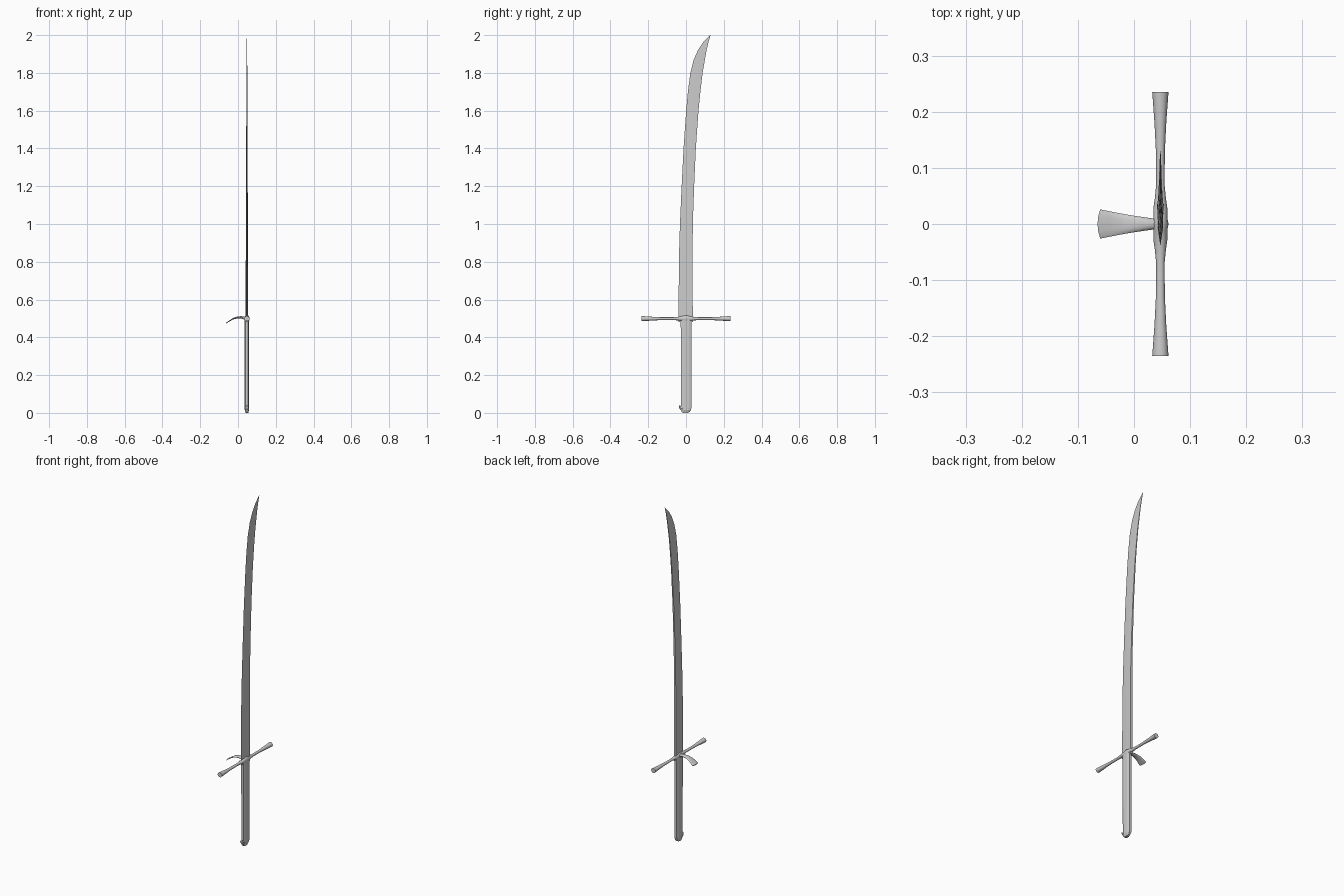
import bpy, bmesh
from math import cos, sin, pi, radians

if "Cube" in bpy.data.objects:
    bpy.data.objects.remove(bpy.data.objects["Cube"])

CX = 0.047  # plane of the blade


def loft(name, rings, smooth=None):
    """Skin a list of equal-length rings and cap both ends."""
    bm = bmesh.new()
    vs = [[bm.verts.new(p) for p in r] for r in rings]
    n = len(rings[0])
    for a, b in zip(vs, vs[1:]):
        for i in range(n):
            j = (i + 1) % n
            bm.faces.new((a[i], a[j], b[j], b[i]))
    bm.faces.new(vs[0])
    bm.faces.new(vs[-1])
    bmesh.ops.remove_doubles(bm, verts=bm.verts, dist=1e-5)
    bmesh.ops.recalc_face_normals(bm, faces=bm.faces)
    me = bpy.data.meshes.new(name)
    bm.to_mesh(me)
    bm.free()
    ob = bpy.data.objects.new(name, me)
    bpy.context.collection.objects.link(ob)
    if smooth:
        bpy.ops.object.select_all(action='DESELECT')
        ob.select_set(True)
        bpy.context.view_layer.objects.active = ob
        bpy.ops.object.shade_smooth_by_angle(angle=radians(smooth))
    return ob


# Blade: z, cutting edge y, spine y, half thickness
stations = [(0.48, -.039, .036, .0065), (0.8, -.038, .035, .006),
            (1.0, -.032, .036, .0052), (1.2, -.023, .043, .0045),
            (1.4, -.013, .052, .0038), (1.6, .001, .066, .003),
            (1.7, .010, .076, .0026), (1.8, .023, .088, .0022),
            (1.87, .041, .100, .0018), (1.92, .063, .109, .0014),
            (1.96, .089, .118, .001), (2.0, .1285, .130, .0004)]
rings = []
for z, e, s, t in stations:
    m, k = e + (s - e) * .42, e + (s - e) * .8
    rings.append([(CX, e, z), (CX + t * .75, m, z), (CX + t * .8, k, z),
                  (CX + t, s, z), (CX - t, s, z), (CX - t * .8, k, z),
                  (CX - t * .75, m, z)])
loft("blade", rings, 30)

# Full tang between the grip scales: z, front y, back y
tang = [(0.0, -.016, .010), (.006, -.023, .020), (.015, -.026, .026),
        (.03, -.026, .029), (.5, -.028, .029)]
loft("tang", [[(CX - .004, a, z), (CX + .004, a, z),
               (CX + .004, b, z), (CX - .004, b, z)] for z, a, b in tang])

# Bevelled grip scales, one on each side
for side, label in ((1, "right"), (-1, "left")):
    rings = []
    for z, a, b in tang:
        d = .0085 if z < .01 else .0115
        c, h = (a + b) / 2, (b - a) / 2
        rings.append([(CX + side * x, c + h * f, z) for x, f in
                      ((.003, -1), (d * .6, -1), (d, -.5),
                       (d, .5), (d * .6, 1), (.003, 1))])
    loft("grip_scale_" + label, rings)

# Hooked nub on the cutting side of the pommel
loft("pommel_nub", [[(CX + r * cos(i * pi / 4), y, z + r * sin(i * pi / 4))
                     for i in range(8)]
                    for y, z, r in ((-.018, .02, .0115), (-.028, .026, .011),
                                    (-.034, .031, .009), (-.038, .034, .004))], 40)

# Crossguard: y, half width in x, half height in z
half = [(.010, .0125, .017), (.028, .0125, .012), (.045, .010, .009),
        (.07, .0075, .0075), (.13, .008, .0075), (.18, .0105, .010),
        (.215, .013, .0125), (.235, .0145, .0135)]
guard = [(-y, a, b) for y, a, b in reversed(half)] + [(0, .0145, .019)] + half
loft("crossguard", [[(CX + a * cos(i * pi / 6), y, .499 + b * sin(i * pi / 6))
                     for i in range(12)] for y, a, b in guard], 40)

# Curved side guard flaring out over the hand: x, z, half width, half thickness
nail = [(.045, .499, .010, .010), (.033, .503, .010, .008),
        (.015, .506, .0125, .006), (-.005, .505, .0155, .005),
        (-.025, .499, .019, .004), (-.043, .488, .0225, .003),
        (-.060, .475, .026, .002)]
rings = []
for x, z, w, t in nail:
    ring = []
    for i in range(12):
        y = w * cos(i * pi / 6)
        bow = (1 - (y / w) ** 2) * .005 if x < -.05 else 0  # rounded tip
        ring.append((x - bow, y, z + t * sin(i * pi / 6)))
    rings.append(ring)
loft("side_guard", rings, 40)
